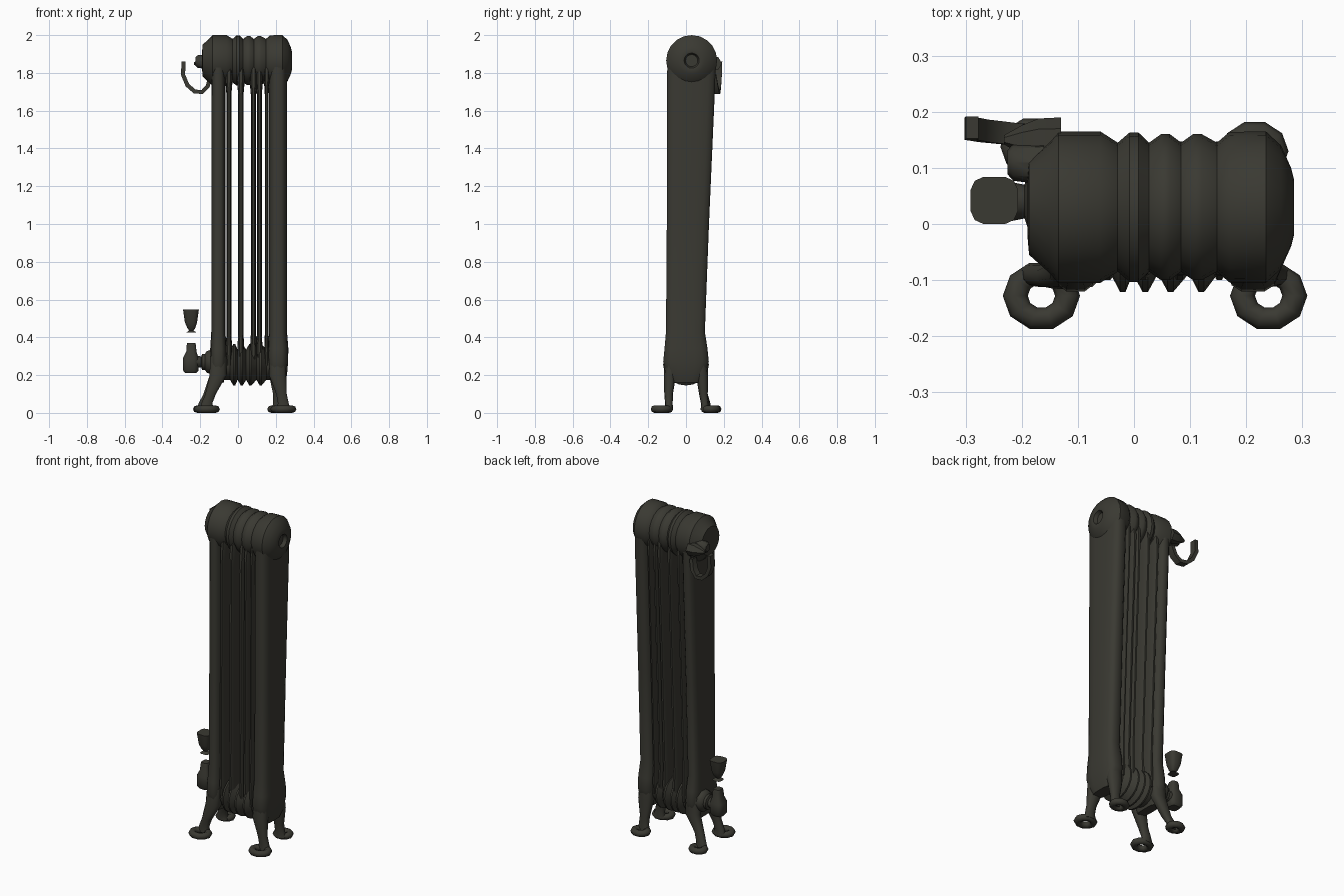
import bpy, math
from mathutils import Vector

cube = bpy.data.objects.get("Cube")
if cube:
    bpy.data.objects.remove(cube)

iron = bpy.data.materials.new("dark olive iron")
iron.use_nodes = True
color = (0.042, 0.041, 0.032, 1)
iron.diffuse_color = color
bsdf = iron.node_tree.nodes["Principled BSDF"]
bsdf.inputs["Base Color"].default_value = color
bsdf.inputs["Roughness"].default_value = 0.8


def finish(obj, name, angle=45):
    obj.name = name
    obj.data.materials.append(iron)
    bpy.ops.object.select_all(action="DESELECT")
    obj.select_set(True)
    bpy.context.view_layer.objects.active = obj
    bpy.ops.object.shade_smooth_by_angle(angle=math.radians(angle))
    return obj


def skin(name, rings, angle=45):
    """Join equal rings of points into a capped solid."""
    n = len(rings[0])
    verts = [p for ring in rings for p in ring]
    faces = [(r * n + i, r * n + (i + 1) % n, (r + 1) * n + (i + 1) % n, (r + 1) * n + i)
             for r in range(len(rings) - 1) for i in range(n)]
    faces += [tuple(reversed(range(n))), tuple(range(len(verts) - n, len(verts)))]
    mesh = bpy.data.meshes.new(name)
    mesh.from_pydata(verts, [], faces)
    obj = bpy.data.objects.new(name, mesh)
    bpy.context.collection.objects.link(obj)
    return finish(obj, name, angle)


def upright(name, levels, n=16, power=0.6, angle=45):
    """Solid from rounded outlines: z, centre x, centre y, half x, half y."""
    def point(a, z, cx, cy, hx, hy):
        c, s = math.cos(a), math.sin(a)
        return (cx + hx * math.copysign(abs(c) ** power, c),
                cy + hy * math.copysign(abs(s) ** power, s), z)
    return skin(name, [[point((i + 0.5) * math.tau / n, *lv) for i in range(n)]
                       for lv in levels], angle)


def lathe_x(name, profile, cy, cz, n=20, sy=1, angle=40):
    """Solid turned about a line along x: x, radius."""
    return skin(name, [[(x, cy + sy * r * math.cos(i * math.tau / n),
                         cz + r * math.sin(i * math.tau / n)) for i in range(n)]
                       for x, r in profile], angle)


# Ribbed upper head, with a sunken plug on the right end
ridges = [(0.0, 0.133), (0.056, 0.13), (0.113, 0.13)]
head = [(-0.19, 0.05), (-0.187, 0.085), (-0.15, 0.118), (-0.135, 0.135), (-0.06, 0.135)]
for x, r in ridges:
    head += [(x - 0.029, 0.115), (x - 0.008, r), (x + 0.008, r)]
head += [(0.148, 0.115), (0.17, 0.134), (0.235, 0.135), (0.262, 0.11),
         (0.28, 0.07), (0.285, 0.05), (0.283, 0.04), (0.262, 0.032)]
lathe_x("upper_head", head, 0.03, 1.865)

# Ribbed lower header
low = [(-0.09, 0.08)]
for x in (-0.02, 0.02, 0.065, 0.12):
    low += [(x - 0.022, 0.08), (x - 0.005, 0.11), (x + 0.005, 0.11)]
low += [(0.15, 0.08), (0.2, 0.08)]
lathe_x("lower_header", low, 0, 0.255, sy=1.1)

# Broad end columns and slim inner columns, tapering slightly downwards
for name, x, h in (("left_end_column", -0.104, 0.038), ("right_end_column", 0.212, 0.048)):
    upright(name, [(0.16, x, 0, h * 0.75, 0.075), (0.2, x, 0, h, 0.1),
                   (0.27, x, 0, h * 1.12, 0.122), (0.34, x, 0, h * 1.15, 0.115),
                   (0.43, x, -0.003, h, 0.104), (1.0, x, 0.01, h, 0.113),
                   (1.7, x, 0.026, h, 0.128), (1.88, x, 0.03, h, 0.13)])
for i, (x, h) in enumerate([(-0.048, 0.013), (0.015, 0.014), (0.082, 0.014),
                            (0.113, 0.013), (0.152, 0.01)]):
    upright(f"inner_column_{i + 1}",
            [(0.25, x, 0, h, 0.095), (0.33, x, 0, h * 1.4, 0.1),
             (0.42, x, -0.003, h, 0.098), (1.0, x, 0.01, h, 0.107),
             (1.68, x, 0.026, h, 0.12), (1.76, x, 0.028, h * 1.5, 0.12),
             (1.85, x, 0.03, h * 1.5, 0.11)])

# Splayed legs, each standing on a flattened ring
feet = [("front_left", 0.24, -0.128, 0.21, 0.044), ("front_right", -0.165, -0.128, -0.105, 0.044),
        ("rear_left", 0.215, 0.13, 0.21, 0.036), ("rear_right", -0.18, 0.138, -0.105, 0.034)]
for name, fx, fy, tx, major in feet:
    side = math.copysign(1, fy)
    inner = fy - side * major * 0.85
    upright(f"{name}_leg", [(0.015, fx, inner, 0.04, 0.022), (0.05, fx, inner, 0.03, 0.02),
                            (0.1, (fx * 2 + tx) / 3, side * 0.092, 0.029, 0.023),
                            (0.2, tx, side * 0.085, 0.047, 0.032),
                            (0.3, tx, side * 0.07, 0.045, 0.04)], n=10, power=0.8)
    bpy.ops.mesh.primitive_torus_add(major_radius=major, minor_radius=0.021,
                                     major_segments=10, minor_segments=8,
                                     location=(fx, fy, 0.02))
    ring = bpy.context.object
    ring.scale = (1.06, 0.95, 0.95)
    finish(ring, f"{name}_foot_ring", 60)

# Valve body with its pipe, and the separate cap above
upright("valve_body", [(0.21, -0.25, 0.042, 0.03, 0.03), (0.225, -0.25, 0.042, 0.042, 0.042),
                       (0.29, -0.25, 0.042, 0.042, 0.042), (0.325, -0.247, 0.042, 0.027, 0.03),
                       (0.355, -0.247, 0.042, 0.026, 0.028), (0.37, -0.247, 0.042, 0.022, 0.024)],
        n=12)
lathe_x("valve_pipe", [(-0.22, 0.035), (-0.195, 0.03), (-0.19, 0.045), (-0.175, 0.045),
                       (-0.165, 0.06), (-0.15, 0.065), (-0.1, 0.06)], 0.04, 0.27, n=10)
upright("valve_cap", [(0.425, -0.247, 0.042, 0.028, 0.028), (0.437, -0.247, 0.042, 0.012, 0.012),
                      (0.45, -0.247, 0.042, 0.022, 0.022), (0.48, -0.249, 0.042, 0.033, 0.033),
                      (0.548, -0.249, 0.042, 0.043, 0.043)], n=12)

# Curved flat hook at the top
path = [Vector(p) for p in [(-0.288, 0.172, 1.86), (-0.291, 0.17, 1.79), (-0.268, 0.166, 1.735),
                            (-0.23, 0.162, 1.702), (-0.19, 0.158, 1.698),
                            (-0.16, 0.15, 1.73), (-0.145, 0.14, 1.79)]]
rings = []
for i, p in enumerate(path):
    along = (path[min(i + 1, len(path) - 1)] - path[max(i - 1, 0)]).normalized()
    wide = Vector((0, 0.02, 0))
    thick = along.cross(Vector((0, 1, 0))).normalized() * 0.011
    rings.append([p + wide + thick, p - wide + thick, p - wide - thick, p + wide - thick])
skin("hook_strap", rings, 50)

# Pointed lug that holds the hook, and its small boss on the head
lathe_x("hook_lug", [(-0.232, 0.008), (-0.2, 0.026), (-0.17, 0.038), (-0.13, 0.04)],
        0.15, 1.85, n=6, angle=20)
lathe_x("hook_boss", [(-0.225, 0.022), (-0.215, 0.033), (-0.16, 0.04)], 0.11, 1.86, n=8)
